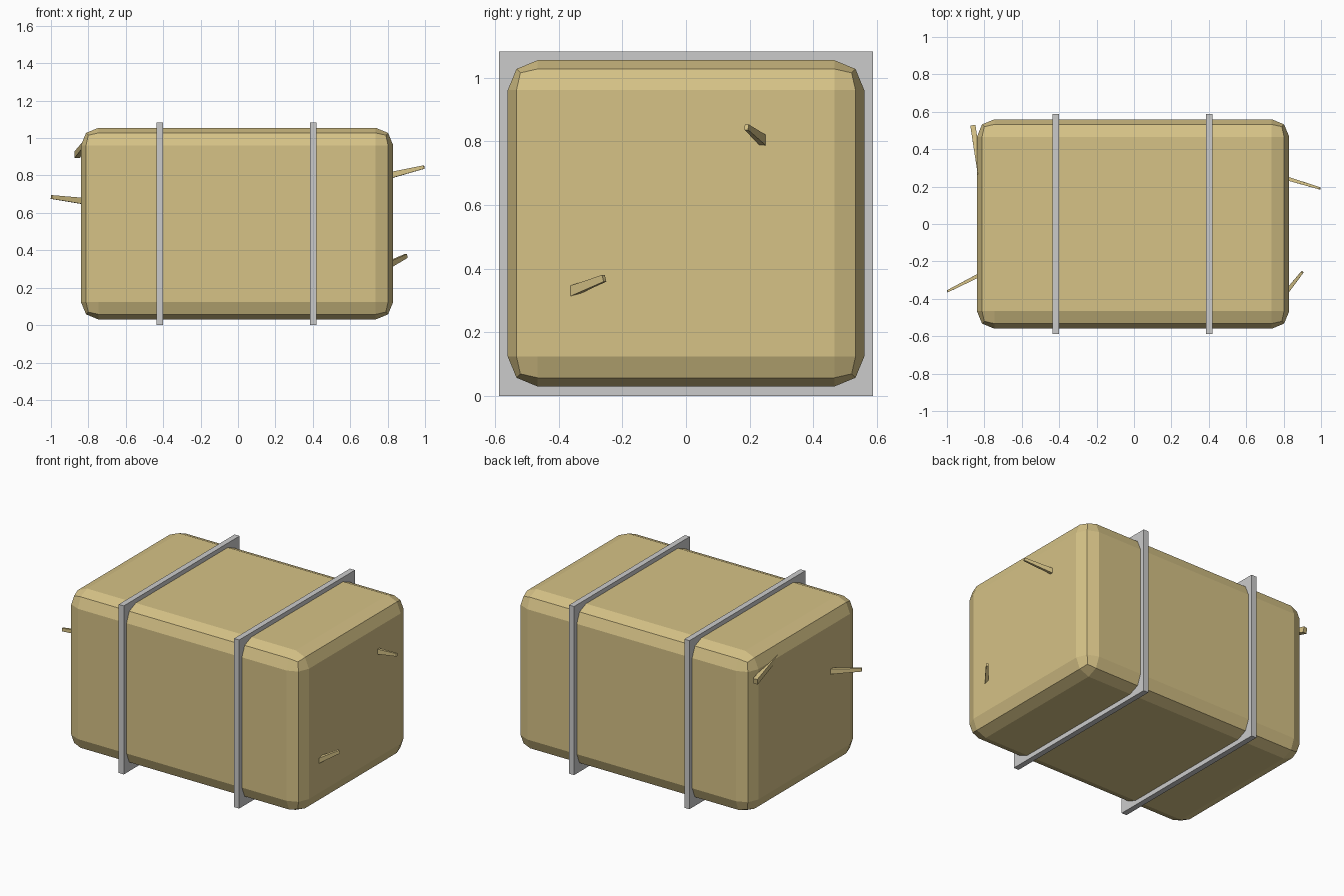
import bpy, bmesh
from mathutils import Vector

if "Cube" in bpy.data.objects:
    bpy.data.objects.remove(bpy.data.objects["Cube"])

straw_mat = bpy.data.materials.new("straw")
straw_mat.diffuse_color = (0.67, 0.54, 0.24, 1)
straw_mat.use_nodes = True
straw_mat.node_tree.nodes["Principled BSDF"].inputs["Base Color"].default_value = straw_mat.diffuse_color


def add_object(name, bm, mat=None):
    bmesh.ops.recalc_face_normals(bm, faces=bm.faces)
    mesh = bpy.data.meshes.new(name)
    bm.to_mesh(mesh)
    bm.free()
    ob = bpy.data.objects.new(name, mesh)
    bpy.context.collection.objects.link(ob)
    if mat:
        mesh.materials.append(mat)
    return ob


def box(name, lo, hi, mat=None, bevel=0):
    lo, hi = Vector(lo), Vector(hi)
    bm = bmesh.new()
    bmesh.ops.create_cube(bm, size=1)
    for v in bm.verts:
        v.co = (lo + hi) / 2 + v.co * (hi - lo)
    if bevel:
        bmesh.ops.bevel(bm, geom=bm.edges[:], offset=bevel, offset_type='OFFSET',
                        segments=2, profile=0.5, affect='EDGES')
    return add_object(name, bm, mat)


def stalk(name, base, tip, base_size, tip_size):
    """Tapered four-sided straw, sunk a little into the bale."""
    base, tip = Vector(base), Vector(tip)
    d = (tip - base).normalized()
    side = d.cross(Vector((0, 0, 1))).normalized()
    up = side.cross(d)
    bm = bmesh.new()
    rings = []
    for p, (w, h) in ((base - d * 0.05, base_size), (tip, tip_size)):
        rings.append([bm.verts.new(p + side * sx * w / 2 + up * sz * h / 2)
                      for sx, sz in ((-1, -1), (1, -1), (1, 1), (-1, 1))])
    a, b = rings
    bm.faces.new(a)
    bm.faces.new(b)
    for i in range(4):
        j = (i + 1) % 4
        bm.faces.new((a[i], a[j], b[j], b[i]))
    return add_object(name, bm, straw_mat)


# Bale body with chamfered, two-step edges
box("bale_body", (-0.84, -0.56, 0.03), (0.83, 0.56, 1.055), straw_mat, 0.094)

# Binding bands
for name, x in (("left_band", -0.418), ("right_band", 0.402)):
    box(name, (x - 0.018, -0.588, 0), (x + 0.018, 0.588, 1.083))

# Loose straws on both ends
thick, thin = (0.022, 0.036), (0.012, 0.018)
stalk("right_straw_upper", (0.83, 0.24, 0.805), (0.995, 0.19, 0.845), thick, thin)
stalk("right_straw_lower", (0.83, -0.345, 0.335), (0.90, -0.257, 0.37), (0.024, 0.034), (0.014, 0.022))
stalk("left_straw_front", (-0.84, -0.28, 0.665), (-0.998, -0.36, 0.685), thick, (0.012, 0.02))
stalk("left_straw_back", (-0.826, 0.285, 0.955), (-0.861, 0.525, 0.91), (0.024, 0.03), (0.028, 0.036))
